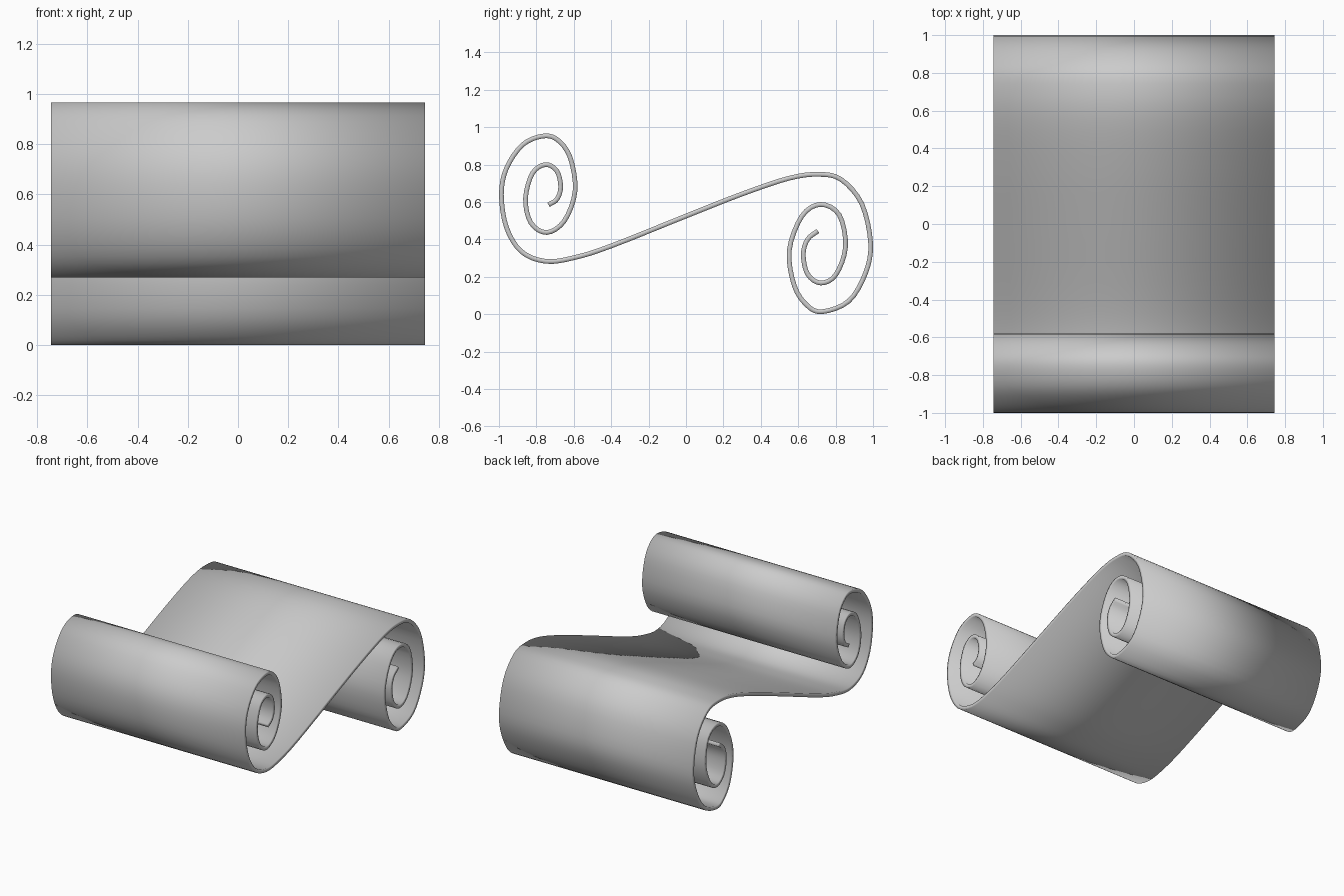
import bpy
import bmesh
from mathutils import Vector

cube = bpy.data.objects.get("Cube")
if cube:
    bpy.data.objects.remove(cube, do_unlink=True)

HALF_WIDTH = 0.745
THICKNESS = 0.025
STEPS = 4

# Side path (y, z): front curl from its inner end outward
front_curl = [(-.735, .585), (-.69, .615), (-.67, .68), (-.69, .765), (-.75, .80),
              (-.82, .755), (-.858, .62), (-.83, .49), (-.745, .437), (-.65, .50),
              (-.593, .66), (-.62, .84), (-.69, .935), (-.77, .952), (-.875, .905),
              (-.96, .78), (-.987, .64), (-.96, .465), (-.88, .335), (-.75, .283)]
# Sloping sheet between the curls
sheet = [(-.60, .302), (-.40, .365), (0, .525), (.30, .643), (.55, .727)]
# Back curl from its inner end outward
back_curl = [(.705, .445), (.65, .40), (.627, .32), (.65, .215), (.72, .167),
             (.80, .21), (.853, .36), (.82, .53), (.72, .587), (.62, .525),
             (.552, .34), (.58, .15), (.65, .045), (.73, .014), (.87, .07),
             (.96, .22), (.987, .38), (.94, .59), (.83, .72), (.71, .748)]


def smooth_path(points, steps):
    """Catmull-Rom curve through the points."""
    p = [Vector(q) for q in points]
    p = [2 * p[0] - p[1]] + p + [2 * p[-1] - p[-2]]
    out = []
    for a, b, c, d in zip(p, p[1:], p[2:], p[3:]):
        for i in range(steps):
            t = i / steps
            out.append(b + (c - a) * t / 2
                       + (2 * a - 5 * b + 4 * c - d) * t ** 2 / 2
                       + (3 * b - a - 3 * c + d) * t ** 3 / 2)
    return out + [p[-2]]


# Sweep the path across the width as one thin ribbon
path = smooth_path(front_curl + sheet + back_curl[::-1], STEPS)
bm = bmesh.new()
rows = [[bm.verts.new((x, q.x, q.y)) for x in (-HALF_WIDTH, HALF_WIDTH)] for q in path]
for r, s in zip(rows, rows[1:]):
    bm.faces.new((r[0], r[1], s[1], s[0]))
mesh = bpy.data.meshes.new("scroll_sheet")
bm.to_mesh(mesh)
bm.free()
scroll = bpy.data.objects.new("scroll_sheet", mesh)
bpy.context.collection.objects.link(scroll)

# Give the ribbon its thickness
solid = scroll.modifiers.new("thickness", 'SOLIDIFY')
solid.thickness = THICKNESS
solid.offset = 0
solid.use_even_offset = True

# Plain grey
grey = bpy.data.materials.new("plain_grey")
grey.use_nodes = True
colour = (0.6, 0.6, 0.6, 1)
grey.diffuse_color = colour
grey.node_tree.nodes["Principled BSDF"].inputs["Base Color"].default_value = colour
mesh.materials.append(grey)

# Smooth rolls with crisp rims
bpy.context.view_layer.objects.active = scroll
scroll.select_set(True)
bpy.ops.object.shade_smooth_by_angle(angle=0.6)
